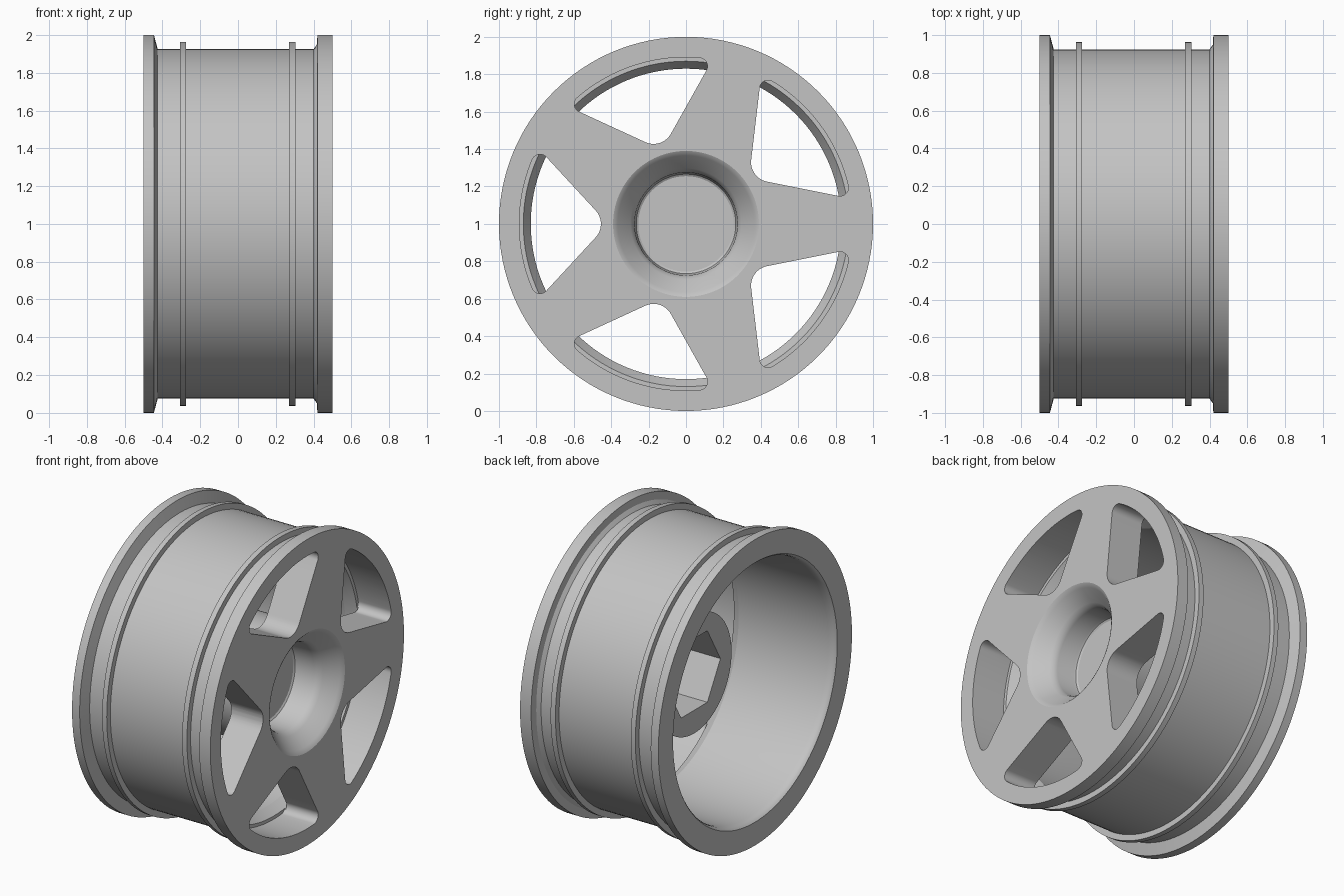
import bpy, bmesh
from math import sin, cos, radians, pi
from mathutils import Matrix, Vector

cube = bpy.data.objects.get("Cube")
if cube:
    bpy.data.objects.remove(cube)

grey = bpy.data.materials.new("light grey metal")
grey.use_nodes = True
grey.diffuse_color = (0.55, 0.55, 0.55, 1)
grey.node_tree.nodes["Principled BSDF"].inputs["Base Color"].default_value = (0.55, 0.55, 0.55, 1)


def make_object(name, bm):
    bmesh.ops.recalc_face_normals(bm, faces=bm.faces)
    mesh = bpy.data.meshes.new(name)
    bm.to_mesh(mesh)
    bm.free()
    mesh.materials.append(grey)
    ob = bpy.data.objects.new(name, mesh)
    ob.location.z = 1
    bpy.context.collection.objects.link(ob)
    return ob


def lathe(name, profile, steps=128):
    """Spin (x, radius) points about the x axis."""
    bm = bmesh.new()
    verts = [bm.verts.new((x, r, 0)) for x, r in profile]
    edges = [bm.edges.new(pair) for pair in zip(verts, verts[1:])]
    bmesh.ops.spin(bm, geom=verts + edges, cent=(0, 0, 0), axis=(1, 0, 0),
                   angle=2 * pi, steps=steps, use_duplicate=False)
    bmesh.ops.remove_doubles(bm, verts=bm.verts, dist=1e-4)
    return make_object(name, bm)


def prism(bm, outline, x0, x1, turn):
    """Extrude a (y, z) outline along x, turned about the axle."""
    rot = Matrix.Rotation(turn, 4, 'X')
    face = bm.faces.new([bm.verts.new(rot @ Vector((x0, y, z))) for y, z in outline])
    new = bmesh.ops.extrude_face_region(bm, geom=[face])["geom"]
    bmesh.ops.translate(bm, vec=(x1 - x0, 0, 0),
                        verts=[v for v in new if isinstance(v, bmesh.types.BMVert)])


def arc(centre, radius, start, end, count):
    angles = [radians(start + (end - start) * i / count) for i in range(count + 1)]
    return [(centre[0] + radius * cos(a), centre[1] + radius * sin(a)) for a in angles]


# Rim, barrel, spoke plate and hub as one turned section
front_dish = [(0.22, 0), (0.22, 0.255), (0.227, 0.266), (0.24, 0.27), (0.36, 0.275),
              (0.385, 0.282), (0.405, 0.297), (0.48, 0.365), (0.493, 0.378), (0.5, 0.39)]
outer_rim = [(0.5, 1), (0.42, 1), (0.418, 0.95), (0.4, 0.925),
             (0.305, 0.925), (0.305, 0.963), (0.27, 0.963), (0.27, 0.925),
             (-0.275, 0.925), (-0.275, 0.963), (-0.308, 0.963), (-0.308, 0.925),
             (-0.425, 0.925), (-0.445, 1), (-0.5, 1)]
inner_barrel = [(-0.5, 0.848), (-0.49, 0.839), (-0.475, 0.833), (-0.45, 0.83),
                (0.2, 0.83), (0.27, 0.875)]
hub = [(0.27, 0.385), (-0.06, 0.385), (-0.06, 0)]
wheel = lathe("wheel_rim", front_dish + outer_rim + inner_barrel + hub)

# Five rounded windows between the spokes
tip = arc((0.561, 0), 0.106, 223, 137, 14)
corner = arc((0.78, 0.327), 0.045, 137, 22.7, 12)
outer = arc((0, 0), 0.891, 22.7, -22.7, 24)
mirrored = [(y, -z) for y, z in reversed(corner)]
bm = bmesh.new()
for i in range(5):
    prism(bm, tip + corner + outer[1:-1] + mirrored, 0.262, 0.6, radians(36 + 72 * i))
windows = make_object("window_cutter", bm)

# Hexagonal drive socket in the back of the hub
bm = bmesh.new()
prism(bm, arc((0, 0), 0.27, 0, 300, 5), -0.2, 0.16, 0)
socket = make_object("socket_cutter", bm)

bpy.ops.object.select_all(action='DESELECT')
bpy.context.view_layer.objects.active = wheel
wheel.select_set(True)
for cutter in (windows, socket):
    cutter.hide_render = True
    mod = wheel.modifiers.new(cutter.name, 'BOOLEAN')
    mod.operation = 'DIFFERENCE'
    mod.solver = 'EXACT'
    mod.object = cutter
    bpy.ops.object.modifier_apply(modifier=mod.name)
    bpy.data.objects.remove(cutter)

bpy.ops.object.shade_smooth_by_angle(angle=radians(28))
